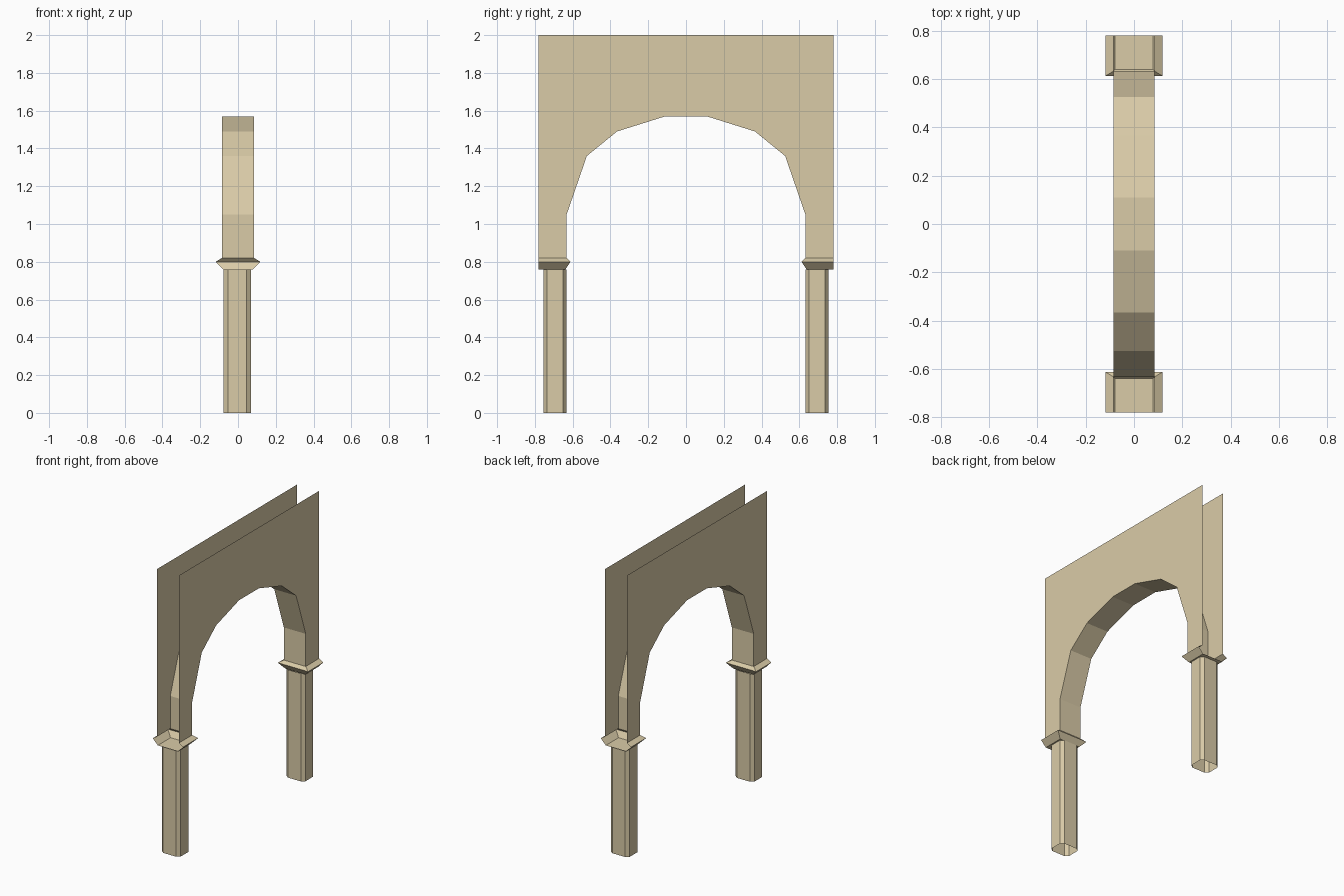
import bpy
import bmesh

if "Cube" in bpy.data.objects:
    bpy.data.objects.remove(bpy.data.objects["Cube"])

stone = bpy.data.materials.new("sandstone")
stone.diffuse_color = (0.70, 0.60, 0.39, 1)
stone.use_nodes = True
stone.node_tree.nodes["Principled BSDF"].inputs["Base Color"].default_value = stone.diffuse_color

HALF_SPAN = 0.78    # outer ends in y
WALL_X = 0.085      # half thickness of the wall


def finish(bm, name):
    bmesh.ops.recalc_face_normals(bm, faces=bm.faces)
    mesh = bpy.data.meshes.new(name)
    bm.to_mesh(mesh)
    bm.free()
    mesh.materials.append(stone)
    obj = bpy.data.objects.new(name, mesh)
    bpy.context.collection.objects.link(obj)
    return obj


def bridge(bm, a, b, closed=False):
    n = len(a)
    for i in range(n if closed else n - 1):
        j = (i + 1) % n
        bm.faces.new((a[i], a[j], b[j], b[i]))


# Arched wall: two side panels joined by the soffit, open at top and ends
half_arch = [(0.632, 0.82), (0.632, 1.05), (0.525, 1.36), (0.365, 1.49), (0.11, 1.57)]
arch = [(-y, z) for y, z in half_arch] + half_arch[::-1]
outer = [(HALF_SPAN, 0.82), (HALF_SPAN, 2.0), (-HALF_SPAN, 2.0), (-HALF_SPAN, 0.82)]
bm = bmesh.new()
sides = []
for x in (-WALL_X, WALL_X):
    loop = [bm.verts.new((x, y, z)) for y, z in arch + outer]
    bm.faces.new(loop)
    sides.append(loop[:len(arch)])
bridge(bm, sides[0], sides[1])
finish(bm, "arched_wall")

for s, label in ((-1, "front"), (1, "back")):
    # Capital: flared moulding on three sides, open at the outer end
    bm = bmesh.new()
    rings = []
    for x, y, z in ((0.079, 0.638, 0.76), (0.118, 0.612, 0.80), (WALL_X, 0.632, 0.82)):
        rings.append([bm.verts.new((px, s * py, z)) for px, py in
                      ((-x, HALF_SPAN), (-x, y), (x, y), (x, HALF_SPAN))])
    bm.faces.new(rings[0])
    bridge(bm, rings[0], rings[1])
    bridge(bm, rings[1], rings[2])
    finish(bm, label + "_capital")

    # Column: chamfered square shaft with open ends
    bm = bmesh.new()
    hx, hy, fx, fy = 0.073, 0.061, 0.050, 0.043
    section = [(hx, -fy), (hx, fy), (fx, hy), (-fx, hy),
               (-hx, fy), (-hx, -fy), (-fx, -hy), (fx, -hy)]
    low, high = [[bm.verts.new((x - 0.004, y + s * 0.694, z)) for x, y in section]
                 for z in (0, 0.76)]
    bridge(bm, low, high, closed=True)
    finish(bm, label + "_column")
